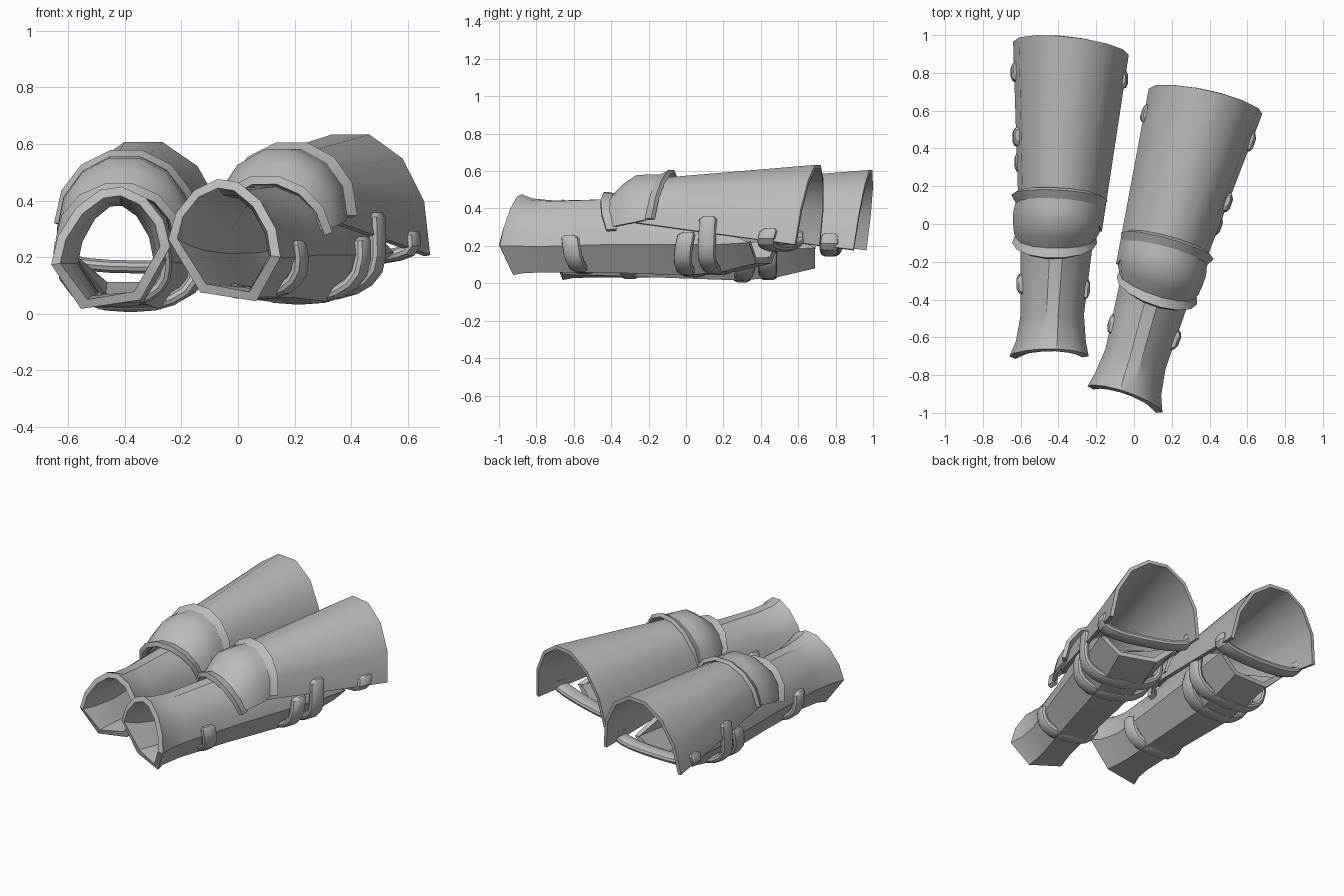
import bpy, bmesh
from math import sin, cos, pi, radians
from mathutils import Matrix, Vector

cube = bpy.data.objects.get("Cube")
if cube:
    bpy.data.objects.remove(cube)

grey = bpy.data.materials.new("plain grey")
grey.use_nodes = True
GREY = (0.5, 0.5, 0.5, 1)
grey.diffuse_color = GREY
grey.node_tree.nodes["Principled BSDF"].inputs["Base Color"].default_value = GREY

# The second leg is the first one mirrored, turned and shifted
MIRRORED = (Matrix.Translation((-0.2425, -0.1185, 0.027))
            @ Matrix.Rotation(radians(-19.2), 4, 'Z') @ Matrix.Scale(-1, 4, (1, 0, 0)))


def finish(name, bm, thickness=0):
    """Make the part for both legs, with optional wall thickness."""
    for side in ("right", "left"):
        copy = bm.copy()
        if side == "left":
            copy.transform(MIRRORED)
            bmesh.ops.reverse_faces(copy, faces=copy.faces)
        mesh = bpy.data.meshes.new(f"{side}_{name}")
        copy.to_mesh(mesh)
        copy.free()
        mesh.materials.append(grey)
        ob = bpy.data.objects.new(mesh.name, mesh)
        bpy.context.collection.objects.link(ob)
        bpy.ops.object.select_all(action='DESELECT')
        ob.select_set(True)
        bpy.context.view_layer.objects.active = ob
        if thickness:
            wall = ob.modifiers.new("wall", 'SOLIDIFY')
            wall.thickness, wall.offset, wall.use_even_offset = thickness, -1, True
            # applied first, so that the new rim edges are shaded sharp too
            bpy.ops.object.modifier_apply(modifier=wall.name)
        bpy.ops.object.shade_smooth_by_angle(angle=radians(32))
    bm.free()


def half(n, power, sign):
    """Unit half outline as (across, height) pairs."""
    pts = []
    for i in range(n + 1):
        a = pi * i / n
        c, s = cos(a) * sign, sin(a)
        pts.append(((abs(c) ** power) * (1 if c > 0 else -1), sign * abs(s) ** power))
    return pts


def loft(rings, closed):
    bm = bmesh.new()
    rows = [[bm.verts.new(p) for p in ring] for ring in rings]
    n = len(rows[0])
    for a, b in zip(rows, rows[1:]):
        for j in range(n if closed else n - 1):
            k = (j + 1) % n
            bm.faces.new((a[j], b[j], b[k], a[k]))
    return bm


def arch_shell(name, stations, thickness, skew=0):
    """Open arch; stations are y, x_outer, x_inner, z_edge, z_top, y_lag of the edges."""
    rings = []
    for y, x0, x1, zb, zt, lag in stations:
        cx, w = (x0 + x1) / 2, (x1 - x0) / 2
        rings.append([(cx + w * u, y - lag * (1 - h) - skew * (u + 1), zb + (zt - zb) * h)
                      for u, h in half(7, 1, 1)])
    finish(name, loft(rings, False), thickness)


# Shin guard: tube with creased sides, flared ankle, slanted cut behind the knee
OUTLINE = half(7, 1.12, 1) + [(-0.5, -1), (0.5, -1)]
rings = []
for y, x0, x1, zs, zt, zb, tilt, lag in [
        (-0.70, -0.66, -0.24, 0.205, 0.45, 0.033, 0.15, 0.04),
        (-0.62, -0.625, -0.255, 0.19, 0.43, 0.037, 0.10, 0.015),
        (-0.48, -0.60, -0.265, 0.18, 0.42, 0.037, 0.06, 0),
        (-0.12, -0.60, -0.22, 0.18, 0.43, 0.03, 0, 0),
        (0.10, -0.60, -0.19, 0.18, 0.48, 0.022, 0, 0),
        (0.30, -0.60, -0.165, 0.18, 0.48, 0.015, 0, 0),
        (0.50, -0.60, -0.13, 0.18, 0.48, 0.035, 0, 0),
        (0.69, -0.60, -0.11, 0.19, 0.48, 0.08, 0, 0)]:
    cx, w = (x0 + x1) / 2, (x1 - x0) / 2
    rings.append([(cx + w * u, y + lag * abs(h),
                   zs + (zt - zs if h > 0 else zs - zb) * h + tilt * w * u)
                  for u, h in OUTLINE])
bm = loft(rings, True)
cut_at, cut_dir = Vector((0, 0.1, 0.47)), Vector((0, 0.28, 0.59))
bmesh.ops.bisect_plane(bm, geom=bm.verts[:] + bm.edges[:] + bm.faces[:],
                       plane_co=cut_at, plane_no=cut_dir, clear_outer=True)
finish("shin_guard", bm, 0.033)

# Thigh guard: widening arch
arch_shell("thigh_guard", [
    (0.13, -0.61, -0.17, 0.30, 0.54, 0.1),
    (1.025, -0.64, -0.028, 0.18, 0.617, 0.06)], 0.022, 0.035)

# Knee cap with a raised rim at each end
arch_shell("knee_cap", [
    (-0.15, -0.615, -0.215, 0.27, 0.435, -0.05),
    (-0.07, -0.635, -0.185, 0.28, 0.51, -0.02),
    (0.0, -0.64, -0.165, 0.29, 0.557, 0),
    (0.08, -0.64, -0.16, 0.30, 0.562, 0.02),
    (0.16, -0.625, -0.165, 0.315, 0.56, 0.04)], 0.02)
arch_shell("knee_lower_rim", [
    (-0.18, -0.645, -0.195, 0.26, 0.465, -0.08),
    (-0.13, -0.625, -0.205, 0.265, 0.455, -0.08)], 0.03)
arch_shell("knee_upper_rim", [
    (0.15, -0.625, -0.165, 0.32, 0.56, 0.04),
    (0.195, -0.65, -0.14, 0.32, 0.585, 0.04)], 0.025, 0.015)


# Straps: flat rounded bands slung under the back of the leg
def strap(name, y_out, y_in, y_mid, x0, x1, z_side, z_low, z_out, z_in):
    width, thick, sides = 0.10, 0.048, 10
    cx, w = (x0 + x1) / 2, (x1 - x0) / 2
    path = [Vector((cx + w * u, z_side + (z_side - z_low) * h)) for u, h in half(10, 0.85, -1)]
    path = [Vector((x0 + 0.005, z_out))] + path + [Vector((x1 - 0.005, z_in))]
    # round off both ends with shrunken extra sections
    path = [path[0] + Vector((0, 0.016))] + path + [path[-1] + Vector((0, 0.016))]
    last = len(path) - 1
    rings = []
    for i, p in enumerate(path):
        t = (path[min(i + 1, last)] - path[max(i - 1, 0)]).normalized()
        normal = Vector((t.y, -t.x))
        f = i / last
        y = y_out + (y_in - y_out) * f + (y_mid - (y_out + y_in) / 2) * sin(pi * f)
        size = 0.6 if i in (0, last) else 1
        ring = []
        for j in range(sides):
            a = 2 * pi * j / sides
            q = p + normal * (sin(a) * thick / 2 * size)
            c = cos(a)
            ring.append((q.x, y + (abs(c) ** 0.6) * (1 if c > 0 else -1) * width / 2 * size, q.y))
        rings.append(ring)
    bm = loft(rings, True)
    bm.verts.ensure_lookup_table()
    bm.faces.new(bm.verts[:sides])
    bm.faces.new(bm.verts[-sides:])
    bmesh.ops.recalc_face_normals(bm, faces=bm.faces)
    finish(name, bm)


strap("ankle_strap", -0.33, -0.36, -0.30, -0.60, -0.255, 0.17, 0.045, 0.215, 0.23)
strap("calf_strap", 0.35, 0.38, 0.30, -0.61, -0.15, 0.17, 0.028, 0.23, 0.22)
strap("knee_strap", 0.47, 0.44, 0.44, -0.62, -0.125, 0.18, 0.04, 0.315, 0.26)
strap("thigh_strap", 0.82, 0.77, 0.77, -0.63, -0.055, 0.215, 0.165, 0.25, 0.25)
